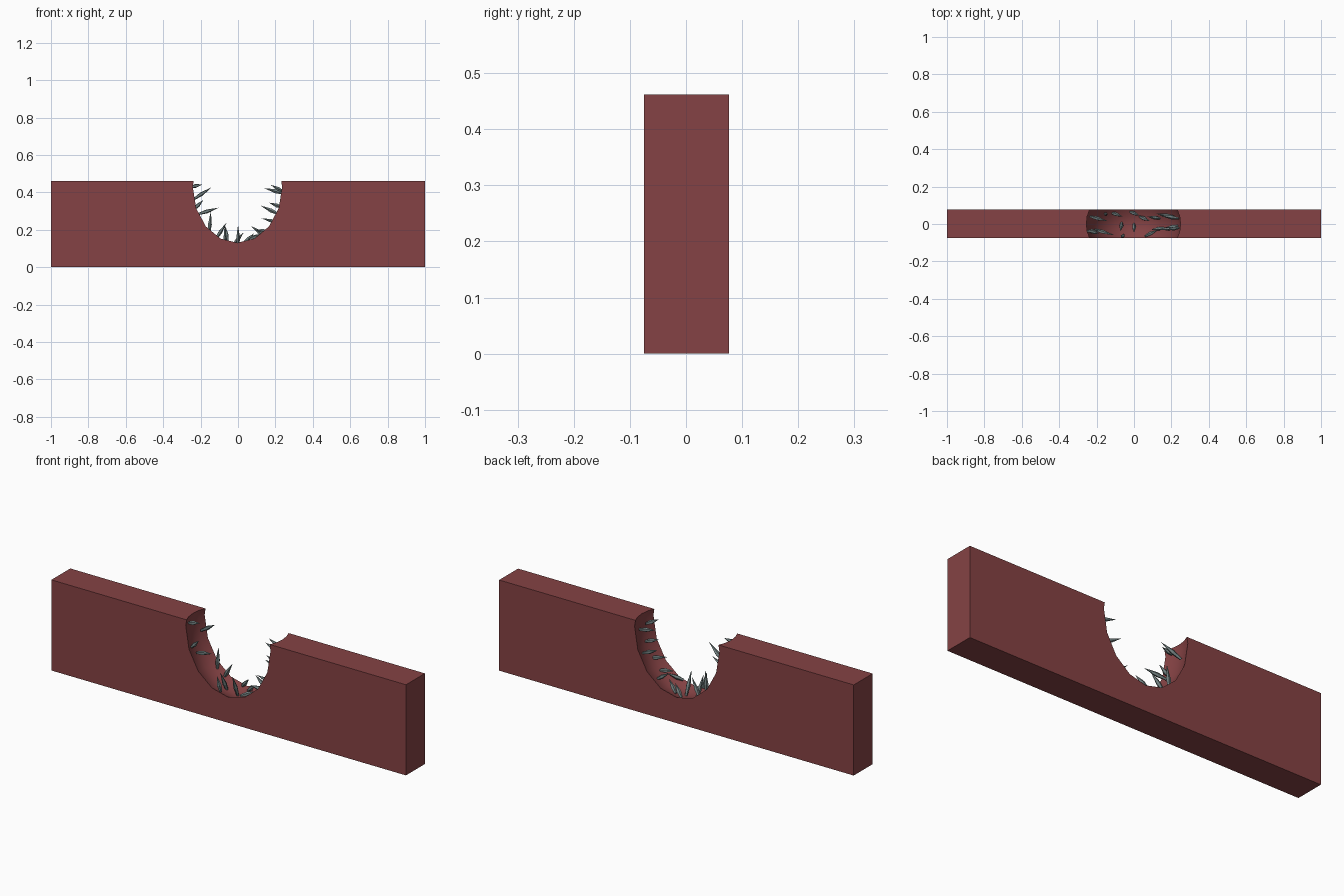
import bpy, bmesh, math
from mathutils import Vector, Matrix

if "Cube" in bpy.data.objects:
    bpy.data.objects.remove(bpy.data.objects["Cube"])


def material(name, rgb):
    m = bpy.data.materials.new(name)
    m.diffuse_color = (*rgb, 1)
    m.use_nodes = True
    m.node_tree.nodes["Principled BSDF"].inputs["Base Color"].default_value = m.diffuse_color
    return m


red = material("brick red", (0.235, 0.055, 0.058))
grey = material("steel grey", (0.17, 0.22, 0.22))


def make_object(name, bm, mat):
    me = bpy.data.meshes.new(name)
    bm.to_mesh(me)
    bm.free()
    ob = bpy.data.objects.new(name, me)
    me.materials.append(mat)
    bpy.context.collection.objects.link(ob)
    return ob


# Solid wall slab
bm = bmesh.new()
bmesh.ops.create_cube(bm, size=1, matrix=Matrix.Translation((0, 0.001, 0.231))
                      @ Matrix.Diagonal((2, 0.152, 0.462, 1)))
wall = make_object("wall", bm, red)

# Ellipsoid that scoops the notch out of the wall
bm = bmesh.new()
bmesh.ops.create_uvsphere(bm, u_segments=16, v_segments=16, radius=1,
                          matrix=Matrix.Translation((-0.003, 0.001, 0.43))
                          @ Matrix.Diagonal((0.257, 0.21, 0.322, 1))
                          @ Matrix.Rotation(math.pi / 2, 4, 'X'))
cutter = make_object("notch_cutter", bm, red)
cutter.hide_render = True
mod = wall.modifiers.new("notch", 'BOOLEAN')
mod.operation = 'DIFFERENCE'
mod.solver = 'EXACT'
mod.object = cutter
bpy.context.view_layer.objects.active = wall
wall.select_set(True)
bpy.ops.object.modifier_apply(modifier=mod.name)
bpy.data.objects.remove(cutter)
bpy.ops.object.shade_smooth_by_angle(angle=math.radians(35))

# Spikes: root and tip of each, around the notch
SPIKES = [
    ((-.25, -.04, .43), (-.19, -.035, .442)),
    ((-.235, .04, .365), (-.14, .015, .428)),
    ((-.235, -.04, .31), (-.185, -.05, .36)),
    ((-.21, -.03, .285), (-.105, -.06, .318)),
    ((-.155, .055, .18), (-.145, .05, .30)),
    ((-.12, .06, .15), (-.06, .04, .24)),
    ((-.065, .01, .11), (-.072, -.04, .225)),
    ((-.055, -.06, .14), (-.068, -.072, .22)),
    ((0, 0, .11), (0, -.045, .225)),
    ((-.02, .065, .13), (.03, .045, .185)),
    ((.03, .04, .13), (.085, .015, .18)),
    ((.06, -.065, .15), (.13, -.03, .18)),
    ((.14, .03, .17), (.07, .04, .22)),
    ((.16, -.02, .19), (.09, -.03, .2)),
    ((.225, -.02, .235), (.125, -.03, .262)),
    ((.215, .04, .285), (.12, .055, .33)),
    ((.235, -.01, .32), (.165, -.02, .345)),
    ((.24, .03, .395), (.14, .045, .423)),
    ((.24, -.02, .405), (.175, -.03, .44)),
]


def add_spike(bm, root, tip, radius=0.011, sides=5):
    root, tip = Vector(root), Vector(tip)
    axis = tip - root
    turn = axis.to_track_quat('Z', 'Y')
    # narrow root, swollen belly, sharp tip
    rings = []
    for t, r in ((0, 0.55), (0.4, 1.0)):
        rings.append([bm.verts.new(root + axis * t + turn @ Vector((
            radius * r * math.cos(2 * math.pi * i / sides),
            radius * r * math.sin(2 * math.pi * i / sides), 0))) for i in range(sides)])
    end = bm.verts.new(tip)
    bm.faces.new(rings[0][::-1])
    for i in range(sides):
        j = (i + 1) % sides
        bm.faces.new((rings[0][i], rings[0][j], rings[1][j], rings[1][i]))
        bm.faces.new((rings[1][i], rings[1][j], end))


bm = bmesh.new()
for root, tip in SPIKES:
    add_spike(bm, root, tip)
make_object("notch_spikes", bm, grey)
